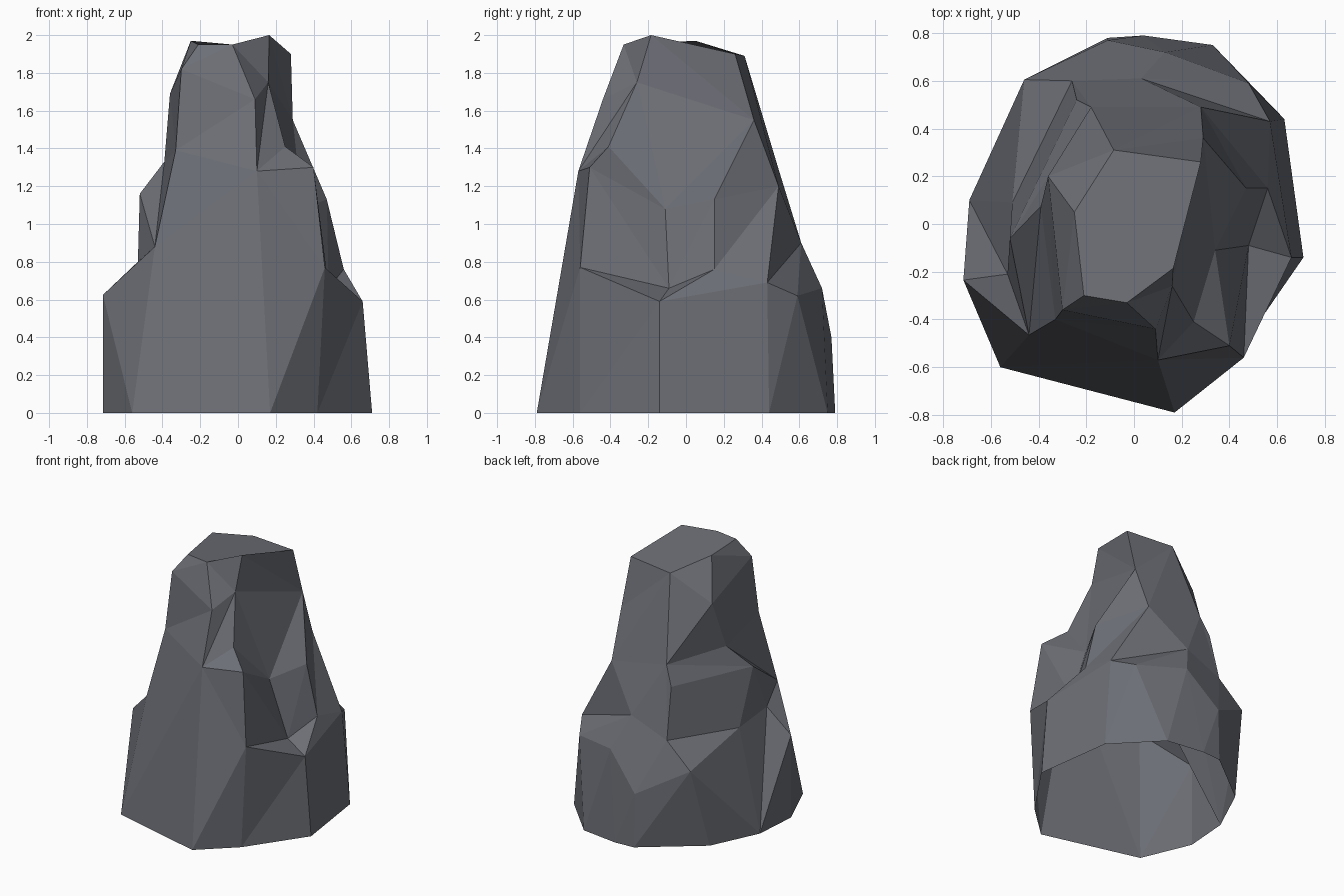
import bpy
import bmesh

# Remove the default object only
default = bpy.data.objects.get("Cube")
if default:
    bpy.data.objects.remove(default, do_unlink=True)

# One flat stone colour
stone = bpy.data.materials.new("slate_grey_stone")
stone.use_nodes = True
stone_colour = (.15, .157, .18, 1)
stone.diffuse_color = stone_colour
for node in stone.node_tree.nodes:
    if node.type == "BSDF_PRINCIPLED":
        node.inputs["Base Color"].default_value = stone_colour
        node.inputs["Roughness"].default_value = .9

bm = bmesh.new()


def corner(x, y, z=0):
    """Add one corner of the rock."""
    return bm.verts.new((x, y, z))


def stitch(lower, upper, pattern):
    """Join two cross-sections with triangles, walking counter-clockwise.

    Each letter of the pattern advances along the lower (L) or upper (U) loop.
    Where both loops share a corner the empty triangle is skipped.
    """
    low = up = 0
    for step in pattern:
        a = lower[low % len(lower)]
        b = upper[up % len(upper)]
        if step == "L":
            low += 1
            triangle = (a, lower[low % len(lower)], b)
        else:
            up += 1
            triangle = (a, upper[up % len(upper)], b)
        if len(set(triangle)) == len(triangle):
            bm.faces.new(triangle)


# Footprint on the ground, counter-clockwise from the front right corner
footprint = [
    corner(-.56, -.6), corner(.17, -.79), corner(.42, -.56),
    corner(.71, -.14), corner(.63, .44), corner(.33, .75),
    corner(.04, .79), corner(-.11, .78), corner(-.52, .46),
    corner(-.69, .1), corner(-.715, -.235),
]

# Shoulder: the tops of the lower walls, rising to a crest at the front
front_crest = corner(.1, -.57, 1.28)
front_notch = corner(-.44, -.465, .88)
shoulder = [
    front_notch, front_crest, corner(.46, -.56, .77),
    corner(.66, -.14, .59), corner(.57, .43, .69), corner(.48, .59, .62),
    corner(.13, .72, .66), corner(-.11, .77, .4), corner(-.46, .605, .6),
    corner(-.51, .09, .75), corner(-.53, -.21, .8), corner(-.715, -.235, .625),
]

# Waist: the inner edges of the ledges
front_rib = corner(-.33, -.4, 1.39)
back_rib = corner(.28, .49, 1.2)
waist = [
    front_rib, front_crest, corner(.4, -.51, 1.3),
    corner(.48, -.09, .66), corner(.56, .15, .76), back_rib,
    corner(.03, .61, .9), corner(-.26, .6, .78), corner(-.24, .52, 1.15),
    corner(-.52, -.06, 1.16), front_notch,
]

# Neck: where the narrow upper column begins
neck = [
    front_rib, front_crest, corner(.25, -.41, 1.41),
    corner(.34, -.11, 1.08), corner(.47, .15, 1.13), back_rib,
    corner(-.18, .49, 1.29), corner(-.39, .075, 1.33),
]

# Brow: the chipped corners just under the summit
back_summit = corner(-.085, .31, 1.89)
brow = [
    corner(-.3, -.36, 1.82), corner(.09, -.44, 1.66), corner(.16, -.26, 1.75),
    corner(.29, .36, 1.55), back_summit, corner(-.36, .2, 1.69),
]

# Summit outline
summit = [
    corner(-.21, -.3, 1.95), corner(-.03, -.33, 1.95), corner(.165, -.185, 2),
    corner(.28, .26, 1.9), back_summit, corner(-.25, .05, 1.97),
]

# Walls from the ground upwards, then the sloping top; the underside is open
stitch(footprint, shoulder, "UL" * 8 + "LUUULLU")
stitch(shoulder, waist, "LULUULULUULLLULLUULULLU")
stitch(waist, neck, "LULUULULLULULLLULUL")
stitch(neck, brow, "ULULLULLULULLU")
stitch(brow, summit, "ULLULUULULLU")
bm.faces.new(summit)

# Flat-shaded rock object
mesh = bpy.data.meshes.new("rock")
bm.to_mesh(mesh)
bm.free()
mesh.materials.append(stone)
rock = bpy.data.objects.new("rock", mesh)
bpy.context.collection.objects.link(rock)
